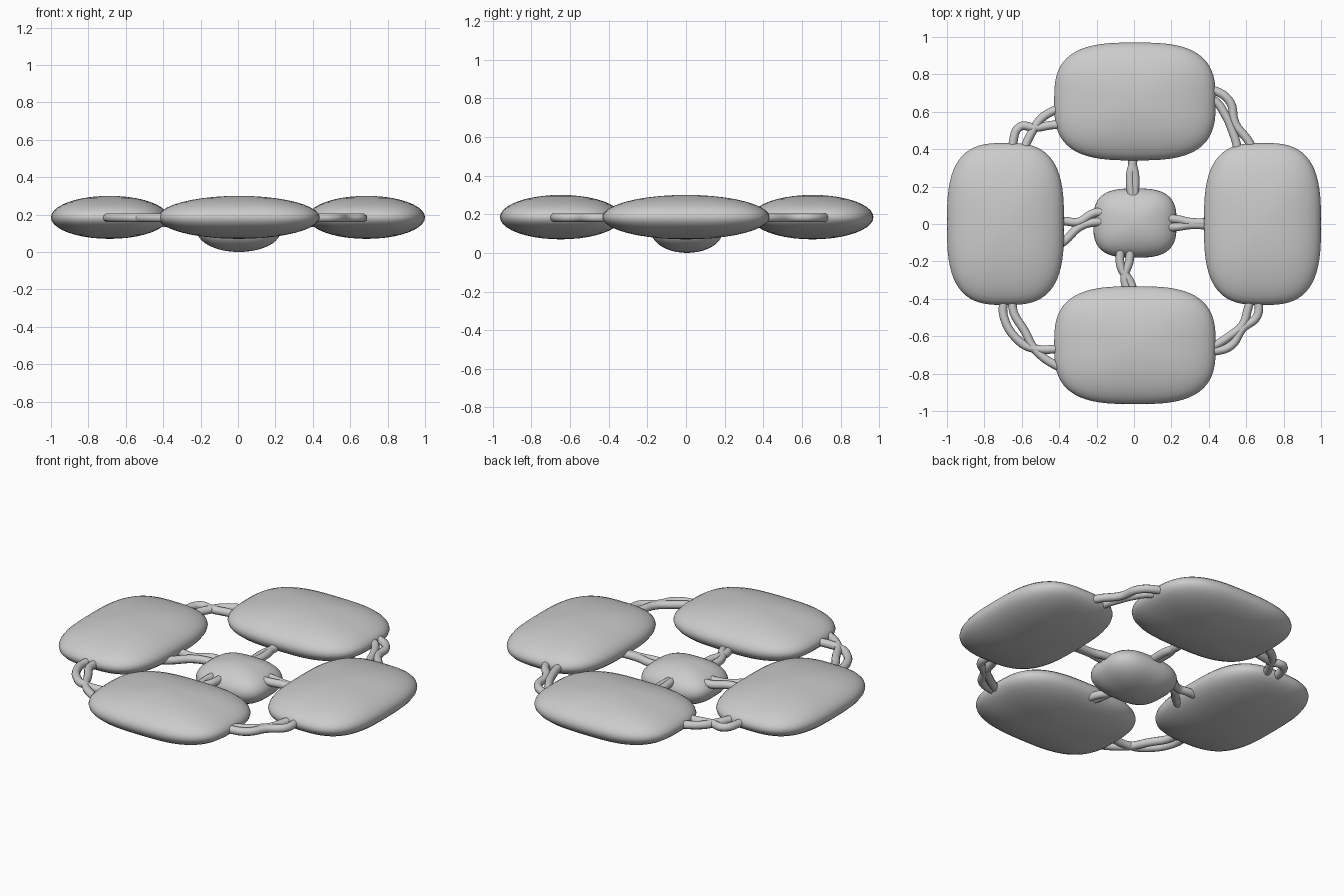
import bpy, bmesh, math
from math import sin, cos, pi

if "Cube" in bpy.data.objects:
    bpy.data.objects.remove(bpy.data.objects["Cube"])

grey = bpy.data.materials.new("plain grey")
grey.diffuse_color = (0.6, 0.6, 0.6, 1)
grey.use_nodes = True
grey.node_tree.nodes["Principled BSDF"].inputs["Base Color"].default_value = grey.diffuse_color


def finish(name, mesh):
    mesh.materials.clear()
    mesh.materials.append(grey)
    ob = bpy.data.objects.new(name, mesh)
    bpy.context.collection.objects.link(ob)
    for p in mesh.polygons:
        p.use_smooth = True
    return ob


def pad(name, x, y, z, hx, hy, hz, n=64, rings=20, power=3.0):
    """Lens-shaped cushion with a rounded-rectangle outline."""
    bm = bmesh.new()
    outline = []
    for i in range(n):
        a = 2 * pi * i / n
        c, s = cos(a), sin(a)
        outline.append((math.copysign(abs(c) ** (2 / power), c),
                        math.copysign(abs(s) ** (2 / power), s)))
    loops = []
    for j in range(1, rings):
        t = -pi / 2 + pi * j / rings
        loops.append([bm.verts.new((x + hx * cos(t) * u, y + hy * cos(t) * v, z + hz * sin(t)))
                      for u, v in outline])
    for lo, hi in zip(loops, loops[1:]):
        for i in range(n):
            k = (i + 1) % n
            bm.faces.new((lo[i], lo[k], hi[k], hi[i]))
    bottom = bm.verts.new((x, y, z - hz))
    top = bm.verts.new((x, y, z + hz))
    for i in range(n):
        k = (i + 1) % n
        bm.faces.new((bottom, loops[0][k], loops[0][i]))
        bm.faces.new((top, loops[-1][i], loops[-1][k]))
    mesh = bpy.data.meshes.new(name)
    bm.to_mesh(mesh)
    bm.free()
    return finish(name, mesh)


def strand(name, pts, z, r):
    """Round cord following a few points in plan."""
    cu = bpy.data.curves.new(name, 'CURVE')
    cu.dimensions = '3D'
    cu.bevel_depth = r
    cu.bevel_resolution = 3
    cu.resolution_u = 5
    cu.use_fill_caps = True
    sp = cu.splines.new('BEZIER')
    sp.bezier_points.add(len(pts) - 1)
    for b, (px, py) in zip(sp.bezier_points, pts):
        b.co = (px, py, z)
        b.handle_left_type = b.handle_right_type = 'AUTO'
    tmp = bpy.data.objects.new(name + "_path", cu)
    bpy.context.collection.objects.link(tmp)
    bpy.context.view_layer.update()
    dg = bpy.context.evaluated_depsgraph_get()
    mesh = bpy.data.meshes.new_from_object(tmp.evaluated_get(dg))
    bpy.data.objects.remove(tmp)
    return finish(name, mesh)


# Four outer cushions and the lower middle one
pad("back_pad", 0.005, 0.655, 0.185, 0.432, 0.315, 0.115)
pad("front_pad", 0.005, -0.648, 0.185, 0.432, 0.315, 0.115)
pad("left_pad", -0.687, 0.0, 0.185, 0.313, 0.433, 0.115)
pad("right_pad", 0.687, 0.0, 0.185, 0.313, 0.433, 0.115)
pad("centre_pad", 0.005, 0.005, 0.112, 0.223, 0.185, 0.112)

# Crossing cords joining the outer cushions
outer = {
    "back_right": [[(.36, .72), (.44, .71), (.515, .65), (.54, .54), (.62, .43), (.64, .36)],
                   [(.36, .68), (.43, .66), (.49, .58), (.525, .50), (.55, .42), (.56, .34)]],
    "back_left": [[(-.35, .53), (-.43, .53), (-.53, .515), (-.61, .52), (-.65, .42), (-.66, .36)],
                  [(-.35, .63), (-.42, .61), (-.50, .56), (-.54, .50), (-.58, .42), (-.60, .35)]],
    "front_left": [[(-.695, -.38), (-.695, -.50), (-.61, -.63), (-.54, -.665), (-.36, -.665)],
                   [(-.63, -.38), (-.65, -.44), (-.58, -.58), (-.53, -.67), (-.41, -.76), (-.35, -.78)]],
    "front_right": [[(.66, -.38), (.66, -.49), (.58, -.56), (.52, -.65), (.43, -.68), (.37, -.68)],
                    [(.63, -.38), (.61, -.45), (.58, -.54), (.51, -.60), (.43, -.65), (.37, -.67)]],
}
# Cords joining the middle cushion to the outer ones
inner = {
    "back": [[(-.02, .42), (-.005, .34), (-.02, .26), (-.01, .12)],
             [(0, .42), (-.01, .34), (.005, .26), (0, .12)]],
    "left": [[(-.44, .01), (-.37, .015), (-.30, .01), (-.21, .06), (-.13, .06)],
             [(-.43, -.13), (-.37, -.09), (-.29, -.015), (-.21, .01), (-.13, .01)]],
    "right": [[(.13, .03), (.23, .025), (.30, .01), (.44, .01)],
              [(.13, -.02), (.23, -.015), (.30, -.005), (.44, -.01)]],
    "front": [[(-.07, -.11), (-.07, -.23), (-.02, -.31), (.01, -.40)],
              [(-.02, -.11), (-.025, -.20), (-.05, -.28), (-.02, -.40)]],
}
for group, z, label in ((outer, 0.183, "outer"), (inner, 0.155, "inner")):
    for side, cords in group.items():
        for i, pts in enumerate(cords):
            strand(f"{label}_{side}_cord_{i + 1}", pts, z, 0.023)
